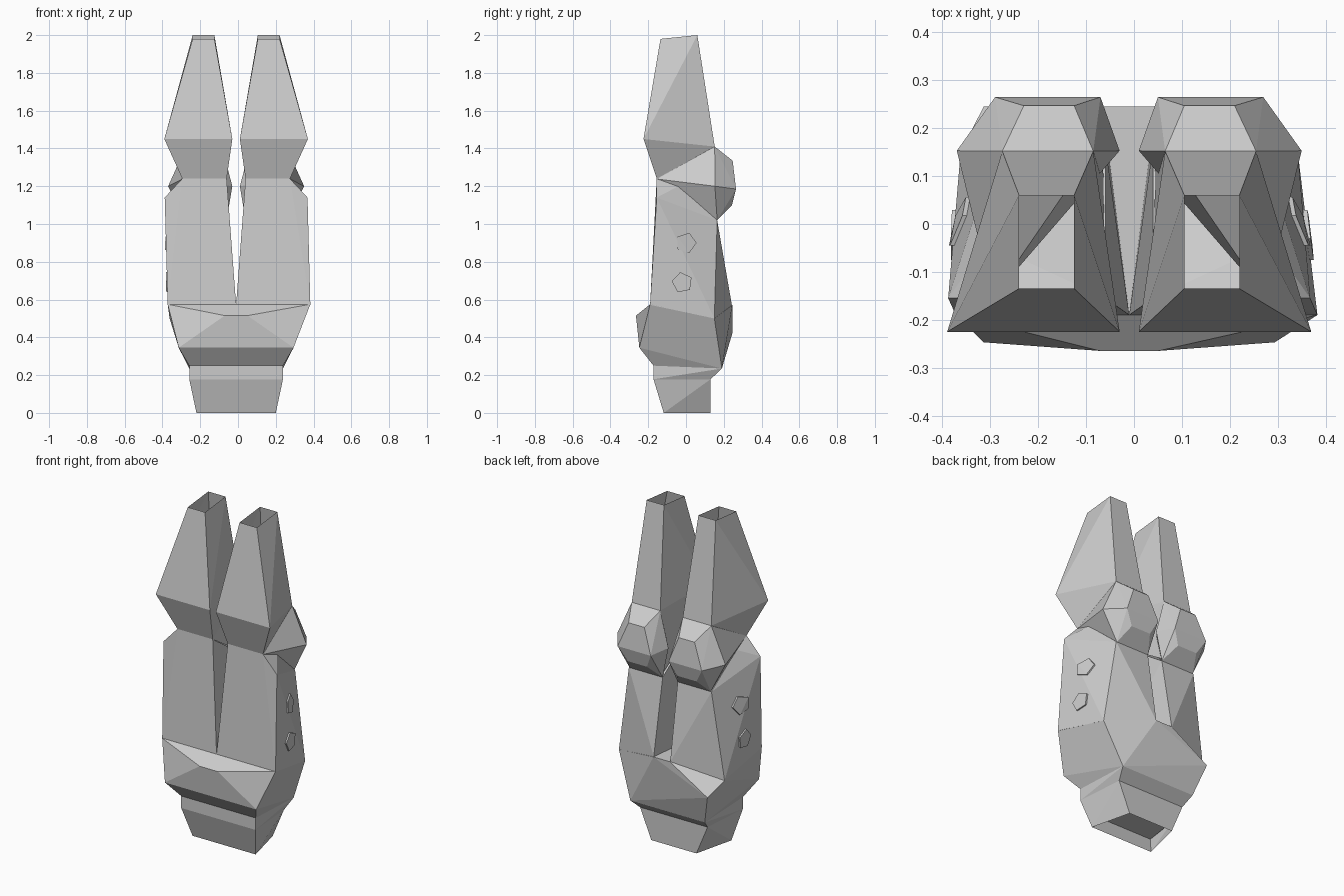
import bpy, bmesh, math
from mathutils import Vector
from mathutils.bvhtree import BVHTree

if "Cube" in bpy.data.objects:
    bpy.data.objects.remove(bpy.data.objects["Cube"])

CX = -0.01  # symmetry plane of the pair


def finish(bm, name, mirror=False, side=1):
    for v in bm.verts:
        v.co.x *= side
    bmesh.ops.recalc_face_normals(bm, faces=bm.faces)
    me = bpy.data.meshes.new(name)
    bm.to_mesh(me)
    bm.free()
    ob = bpy.data.objects.new(name, me)
    ob.location.x = CX
    bpy.context.collection.objects.link(ob)
    if mirror:
        ob.modifiers.new("mirror", 'MIRROR').use_mirror_merge = False
    return ob


def hull(pts):
    bm = bmesh.new()
    vs = [bm.verts.new(p) for p in pts]
    bmesh.ops.convex_hull(bm, input=vs)
    loose = [v for v in bm.verts if not v.link_faces]
    bmesh.ops.delete(bm, geom=loose, context='VERTS')
    bmesh.ops.dissolve_limit(bm, angle_limit=0.02, verts=bm.verts, edges=bm.edges)
    return bm


def pairs(rows):
    """Each row (x0, x1, y, z) is a level edge; returns its end points."""
    return [p for a, b, y, z in rows for p in ((a, y, z), (b, y, z))]


def tube(rings):
    """Open loft through four-sided rings, each a front and a back edge."""
    bm = bmesh.new()
    loops = []
    for f, b in rings:
        loops.append([bm.verts.new(p) for p in (
            (f[0], f[2], f[3]), (f[1], f[2], f[3]),
            (b[1], b[2], b[3]), (b[0], b[2], b[3]))])
    for r, s in zip(loops, loops[1:]):
        bm.faces.new((r[0], r[1], s[1], s[0]))
        bm.faces.new((r[2], r[3], s[3], s[2]))
        # twisted sides are split from upper back to lower front
        for f, b in ((1, 2), (0, 3)):
            bm.faces.new((r[f], r[b], s[f]))
            bm.faces.new((r[b], s[b], s[f]))
    return bm


# open-topped tapering prongs
finish(tube([
    ((.115, .23, -.135, 1.98), (.115, .23, .06, 2.0)),
    ((.02, .38, -.225, 1.45), (.075, .265, .152, 1.41)),
    ((.05, .285, -.155, 1.24), (.055, .27, .155, 1.04)),
]), "upper_prong", True)

# faceted knobs at the back of the joint
SHOULDER = (.297, -.04, 1.2)
finish(hull(pairs([
    (.075, .265, .152, 1.41),
    (.115, .22, .247, 1.335), (.02, .36, .153, 1.2),
    (.06, .28, .265, 1.185), (.1, .23, .243, 1.10),
    (.05, .27, .165, 1.02),
]) + [SHOULDER, (.285, -.153, 1.238)]), "joint_knob", True)

for side, foot in ((1, .393), (-1, .362)):
    # thick lower part of each prong
    body = hull(pairs([
        (.05, .285, -.155, 1.24), (.055, .378, -.155, 1.14),
        (.05, .275, .165, 1.02), (0, foot, -.19, .572),
        (.055, .352, .15, .5),
    ]) + [SHOULDER, (.055, .243, .57)])
    tree = BVHTree.FromBMesh(body)
    finish(body, "lower_prong", side=side)

    # pentagon marks on the outer sides
    for y, z, turn in ((0, .9, 0), (-.02, .69, .5)):
        ring = []
        for i in range(5):
            a = i * math.tau / 5 + turn
            start = Vector((2, y + .056 * math.cos(a), z + .056 * math.sin(a)))
            hit = tree.ray_cast(start, Vector((-1, 0, 0)))[0]
            ring += [hit + Vector((d, 0, 0)) for d in (.009, -.01)]
        finish(hull(ring), "side_mark", side=side)

# shared faceted block joining the prongs
finish(hull(pairs([
    (-.362, .393, -.19, .575), (-.06, .06, -.265, .515),
    (-.304, .304, -.247, .345), (-.248, .248, -.172, .25),
    (-.352, .352, .15, .5), (-.055, .055, .245, .57),
    (-.248, .248, .19, .235),
]) + [(-.304, .245, .42)]), "joining_block")

# open-bottomed base with a short collar and a recessed floor
finish(tube([
    ((-.248, .248, -.172, .25), (-.248, .248, .19, .235)),
    ((-.248, .248, -.172, .178), (-.225, .225, .13, .178)),
    ((-.21, .21, -.118, 0), (-.15, .15, .13, 0)),
]), "base_socket")
bm = bmesh.new()
bm.faces.new([bm.verts.new(p) for p in (
    (-.23, -.147, .1), (-.192, .13, .1), (.192, .13, .1), (.23, -.147, .1))])
finish(bm, "base_recess")
